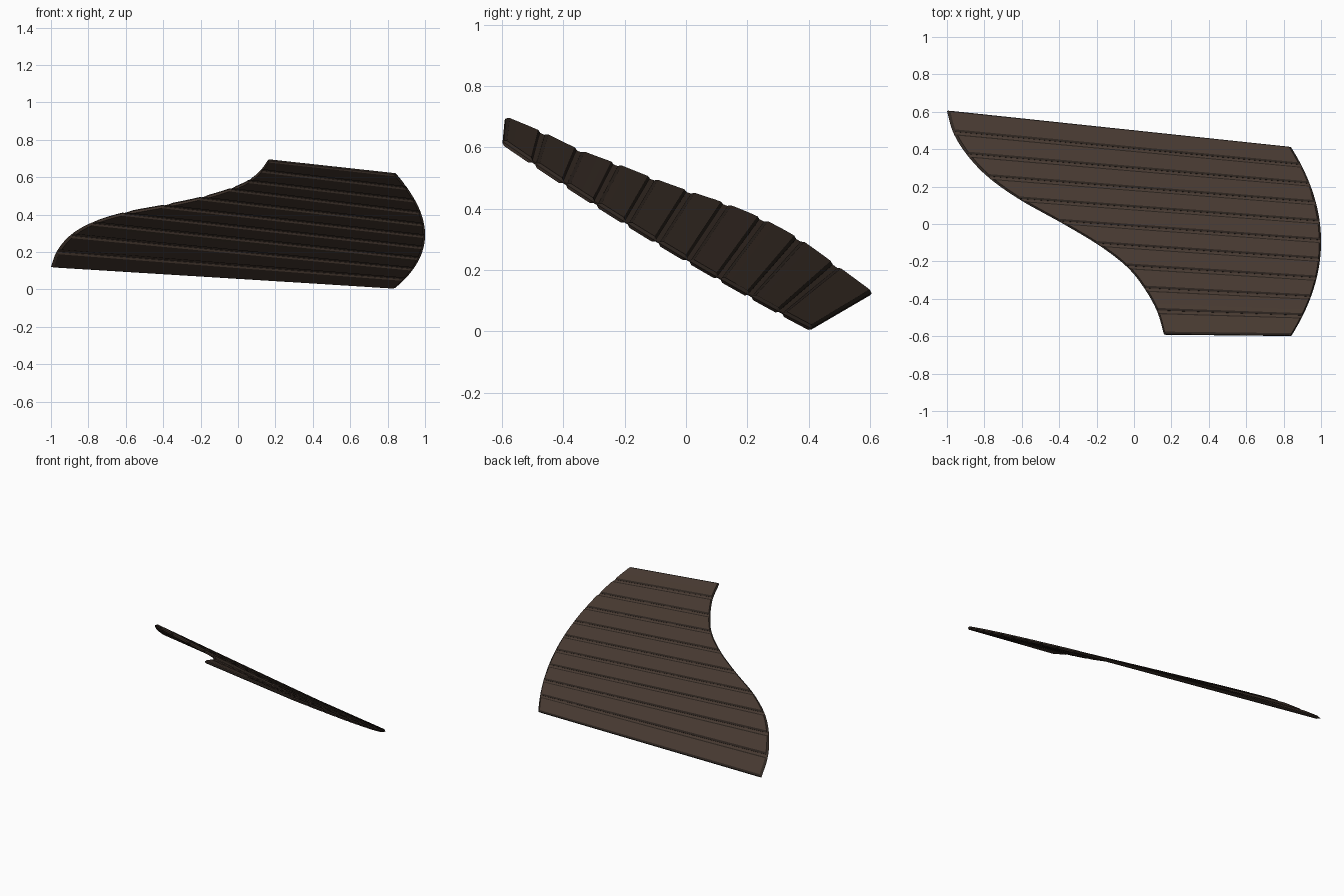
import bpy
from mathutils import Vector

if "Cube" in bpy.data.objects:
    bpy.data.objects.remove(bpy.data.objects["Cube"])

# Outline of the two ends of the boards, one point per seam
LEFT_X = [.16, .125, .06, -.035, -.19, -.39, -.605, -.775, -.89, -.965, -1.0]
LEFT_Z = [.692, .642, .585, .540, .493, .450, .410, .360, .295, .210, .122]
N = 10
NORMAL = Vector((.11, .51, .85)).normalized()


def material(name, rgb):
    m = bpy.data.materials.new(name)
    m.diffuse_color = (*rgb, 1)
    m.use_nodes = True
    m.node_tree.nodes["Principled BSDF"].inputs["Base Color"].default_value = m.diffuse_color
    return m


BROWN = material("brown_board", (.064, .042, .031))
DARK = material("dark_brown_edge", (.030, .021, .016))


def spline(vals, t):
    """Catmull-Rom interpolation through evenly spaced values."""
    i = min(int(t), len(vals) - 2)
    f = t - i
    p1, p2 = vals[i], vals[i + 1]
    p0 = vals[i - 1] if i > 0 else 2 * p1 - p2
    p3 = vals[i + 2] if i + 2 < len(vals) else 2 * p2 - p1
    return p1 + .5 * f * (p2 - p0 + f * (2*p0 - 5*p1 + 4*p2 - p3 + f * (3*(p1 - p2) + p3 - p0)))


def point(t, u, h):
    """Ruled sheet: t runs down the slope, u along a board, h is the offset."""
    left = Vector((spline(LEFT_X, t), -.59 + .1195 * t, spline(LEFT_Z, t)))
    y = -.597 + .1007 * t
    x = 1 - .16 * ((y + .095) / .505) ** 2
    right = Vector((x, y, .370 - .135 * x - .606 * y))
    return left.lerp(right, u) + NORMAL * h


def loft(name, stations, inset):
    """Closed plate from six-point rings; stations are (t, half thickness)."""
    verts, faces, mats = [], [], []
    for t, h in stations:
        for u, k in ((0, 0), (inset, 1), (1 - inset, 1), (1, 0), (1 - inset, -1), (inset, -1)):
            verts.append(point(t, u, h * k))
    last = len(stations) - 1
    for s in range(last):
        for j in range(6):
            a, b = s * 6 + j, s * 6 + (j + 1) % 6
            faces.append((a, b, b + 6, a + 6))
            rim = j in (0, 2) or (j == 1 and s in (0, last - 1))
            mats.append(1 if rim else 0)
    faces += [tuple(range(5, -1, -1)), tuple(range(last * 6, last * 6 + 6))]
    mats += [1, 1]
    me = bpy.data.meshes.new(name)
    # Flip winding so that the faces point outward
    me.from_pydata(verts, [], [f[::-1] for f in faces])
    me.materials.append(BROWN)
    me.materials.append(DARK)
    for p, m in zip(me.polygons, mats):
        p.material_index = m
    ob = bpy.data.objects.new(name, me)
    bpy.context.collection.objects.link(ob)
    return ob


# Thin sheet that shows in the grooves
loft("backing_sheet", [(i / 4, .003) for i in range(N * 4 + 1)], .004)

# Bevelled boards, with half a gap on each inner side
for i in range(N):
    a = i + (.06 if i else 0)
    b = i + 1 - (.06 if i < N - 1 else 0)
    e = .08
    inner = [(a + e + (b - a - 2 * e) * k / 4, .010) for k in range(5)]
    loft(f"board_{i + 1}", [(a, .004)] + inner + [(b, .004)], .008)

# Fix outward normals
import bmesh
for ob in bpy.context.collection.objects:
    bm = bmesh.new()
    bm.from_mesh(ob.data)
    bmesh.ops.recalc_face_normals(bm, faces=bm.faces)
    bm.to_mesh(ob.data)
    bm.free()
